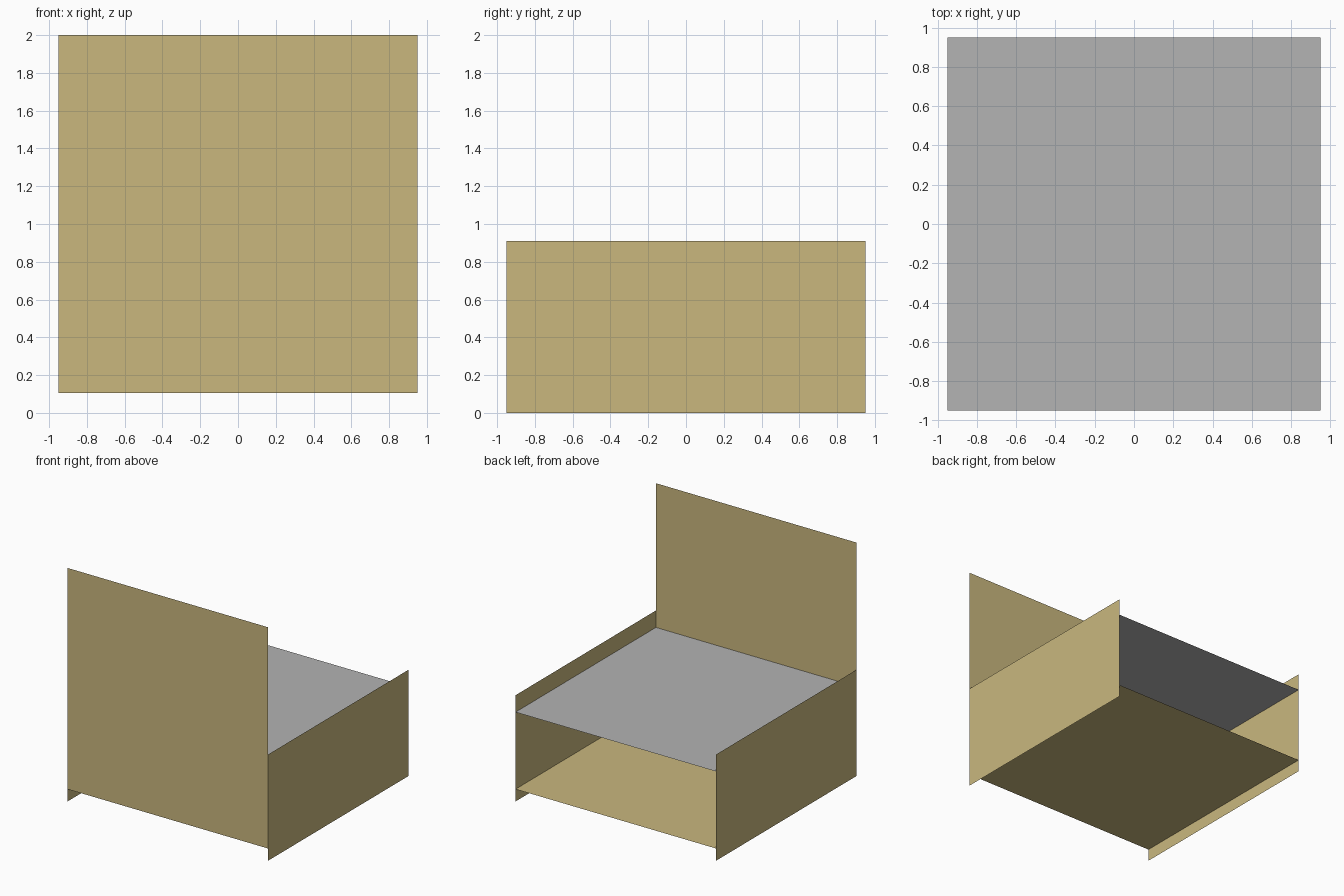
import bpy
from mathutils import Matrix, Vector

cube = bpy.data.objects.get("Cube")
if cube:
    bpy.data.objects.remove(cube, do_unlink=True)


def material(name, srgb):
    colour = tuple((c / 255) ** 2.2 for c in srgb) + (1.0,)
    mat = bpy.data.materials.new(name)
    mat.use_nodes = True
    mat.diffuse_color = colour
    mat.node_tree.nodes["Principled BSDF"].inputs["Base Color"].default_value = colour
    return mat


def panel(name, centre, u, v, mat):
    """Flat sheet spanned by half-extent vectors u and v, facing u x v."""
    c, u, v = Vector(centre), Vector(u), Vector(v)
    corners = [c - u - v, c + u - v, c + u + v, c - u + v]
    mesh = bpy.data.meshes.new(name)
    mesh.from_pydata(corners, [], [(0, 1, 2, 3)])
    mesh.materials.append(mat)
    obj = bpy.data.objects.new(name, mesh)
    bpy.context.collection.objects.link(obj)
    return obj


wood = material("pale wood", (200, 182, 125))
cushion = material("grey cushion", (178, 178, 178))

HALF = 0.95        # half width and half depth
ARM_TOP = 0.91
SEAT_Z = 0.765
SHELF_Z = 0.105
TOP = 2.0

# Side panels standing on the ground
for side, name in ((1, "left_side"), (-1, "right_side")):
    panel(name, (side * HALF, 0, ARM_TOP / 2), (0, side * HALF, 0), (0, 0, ARM_TOP / 2), wood)

# Tall panel, rising from the shelf
panel("tall_panel", (0, -HALF, (TOP + SHELF_Z) / 2), (HALF, 0, 0), (0, 0, (TOP - SHELF_Z) / 2), wood)

# Horizontal sheets
panel("lower_shelf", (0, 0, SHELF_Z), (HALF, 0, 0), (0, HALF, 0), wood)
panel("seat", (0, 0, SEAT_Z), (HALF, 0, 0), (0, HALF, 0), cushion)
